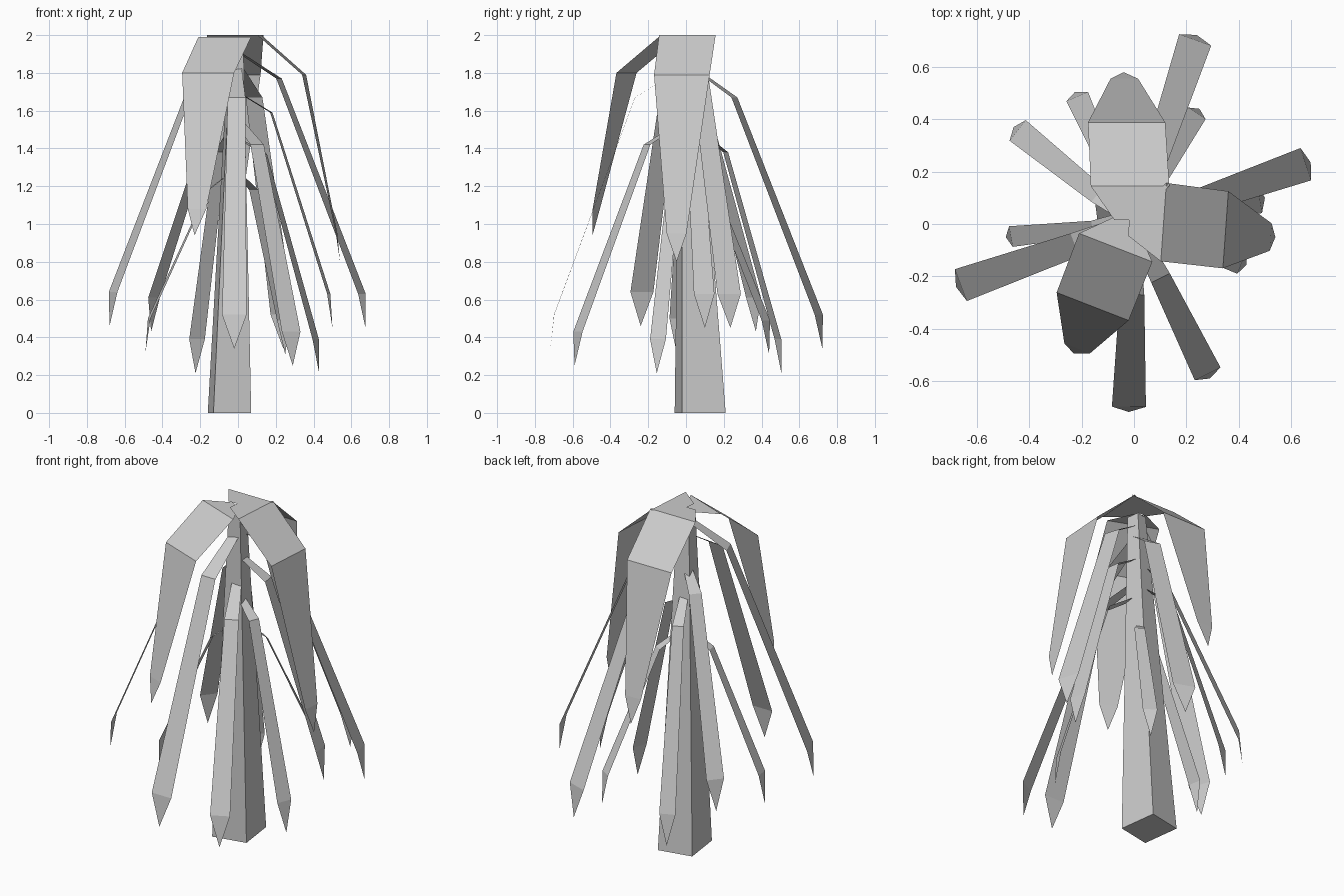
import bpy
from mathutils import Vector

if "Cube" in bpy.data.objects:
    bpy.data.objects.remove(bpy.data.objects["Cube"])


def make_mesh(name, verts, faces):
    mesh = bpy.data.meshes.new(name)
    mesh.from_pydata(verts, [], faces)
    mesh.update()
    obj = bpy.data.objects.new(name, mesh)
    bpy.context.collection.objects.link(obj)
    return obj


def frond(name, sections, tip):
    """Flat strip through (centre, width) sections, closed by a pointed tip."""
    heading = Vector((tip[0] - sections[0][0][0], tip[1] - sections[0][0][1], 0)).normalized()
    side = Vector((heading.y, -heading.x, 0))
    verts = []
    for centre, width in sections:
        c = Vector(centre)
        verts += [c - side * width / 2, c + side * width / 2]
    n = len(sections)
    faces = [(2 * i, 2 * i + 1, 2 * i + 3, 2 * i + 2) for i in range(n - 1)]
    faces.append((2 * n - 2, 2 * n - 1, 2 * n))
    return make_mesh(name, verts + [Vector(tip)], faces)


# Tapering, leaning four-sided trunk
base = [(-0.13, -0.06), (0.07, -0.02), (0.04, 0.21), (-0.16, 0.17)]
top_centre, taper = Vector((-0.01, 0.01)), 0.33
centre = sum((Vector(p) for p in base), Vector((0, 0))) / 4
top = [top_centre + (Vector(p) - centre) * taper for p in base]
make_mesh("trunk",
          [(x, y, 0) for x, y in base] + [(p.x, p.y, 1.97) for p in top],
          [(3, 2, 1, 0), (4, 5, 6, 7)] +
          [(i, (i + 1) % 4, (i + 1) % 4 + 4, i + 4) for i in range(4)])

# Three broad crown fronds: root, inner bend, outer bend, shoulder, tip
crown = [
    ((-0.04, 0.015, 2.0), (-0.015, 0.145, 2.0), (-0.028, 0.388, 1.79),
     (-0.037, 0.555, 1.07), (-0.04, 0.58, 0.92)),
    ((-0.02, -0.01, 2.0), (0.113, 0.007, 2.0), (0.35, -0.022, 1.79),
     (0.522, -0.05, 0.95), (0.54, -0.05, 0.8)),
    ((-0.03, 0.02, 1.99), (-0.07, -0.09, 1.99), (-0.158, -0.315, 1.80),
     (-0.217, -0.475, 1.08), (-0.23, -0.495, 0.94)),
]
for i, (root, inner, outer, shoulder, tip) in enumerate(crown):
    frond(f"crown_frond_{i + 1}",
          [(root, 0.07), (inner, 0.3), (outer, 0.295), (shoulder, 0.105)], tip)

# Narrow drooping fronds: tip x, y, z, bend radius, bend height, width
narrow = [
    (0.24, 0.722, 0.34, 0.27, 1.67, 0.13),
    (0.675, 0.235, 0.45, 0.23, 1.77, 0.13),
    (0.29, -0.59, 0.25, 0.23, 1.42, 0.11),
    (-0.02, -0.718, 0.34, 0.27, 1.67, 0.13),
    (-0.68, -0.24, 0.46, 0.24, 1.78, 0.13),
    (-0.49, -0.05, 0.32, 0.16, 1.18, 0.08),
    (-0.46, 0.37, 0.43, 0.18, 1.55, 0.10),
    (-0.225, 0.505, 0.21, 0.23, 1.38, 0.09),
    (0.25, 0.44, 0.31, 0.17, 1.18, 0.08),
    (0.50, 0.10, 0.45, 0.18, 1.59, 0.11),
    (0.43, -0.155, 0.21, 0.15, 1.37, 0.09),
]
for i, (x, y, z, r, bend_z, w) in enumerate(narrow):
    root_z = bend_z + r * 0.65
    t = root_z / 1.97
    root = Vector((*centre.lerp(top_centre, t), root_z))
    out = Vector((x, y, 0)).normalized()
    bend = out * r + Vector((0, 0, bend_z))
    shoulder = Vector((x, y, 0)) - out * 0.02 + Vector((0, 0, z + 0.18))
    frond(f"narrow_frond_{i + 1}",
          [(root, w * 0.45), (bend, w * 0.72), (shoulder, w)], (x, y, z))
